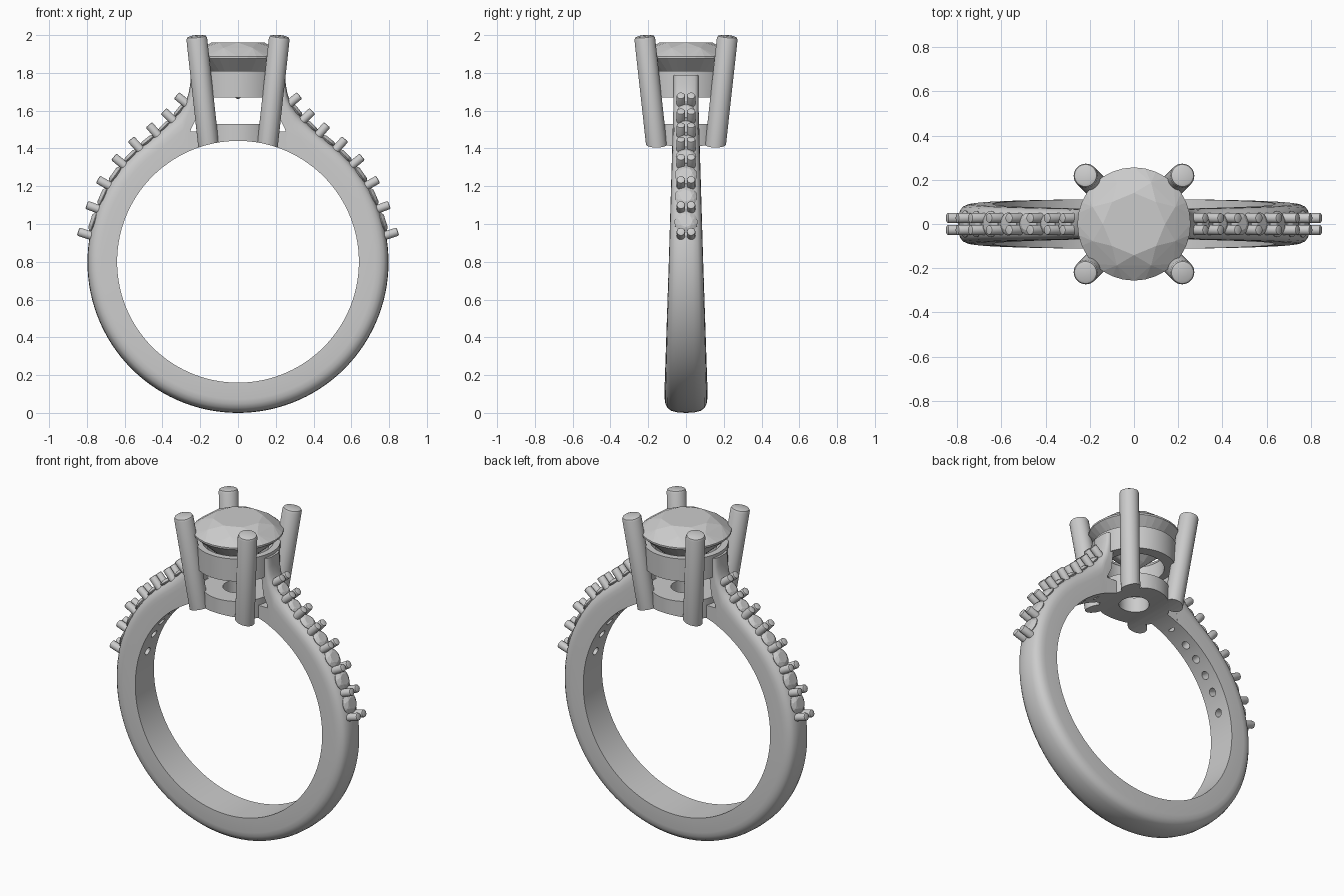
import bpy, bmesh, math
from mathutils import Vector, Matrix

cube = bpy.data.objects.get("Cube")
if cube:
    bpy.data.objects.remove(cube, do_unlink=True)

silver = bpy.data.materials.new("silver grey")
silver.use_nodes = True
GREY = (0.6, 0.6, 0.6, 1)
silver.diffuse_color = GREY
silver.node_tree.nodes["Principled BSDF"].inputs["Base Color"].default_value = GREY

FINGER_Z, FINGER_R = 0.8, 0.64


def loft(bm, rings, capped=True, closed=False):
    """Skin a list of equal-length point rings."""
    loops = [[bm.verts.new(p) for p in ring] for ring in rings]
    pairs = list(zip(loops, loops[1:]))
    if closed:
        pairs.append((loops[-1], loops[0]))
    for a, b in pairs:
        for i in range(len(a)):
            j = (i + 1) % len(a)
            bm.faces.new((a[i], a[j], b[j], b[i]))
    if capped and not closed:
        bm.faces.new(loops[0])
        bm.faces.new(loops[-1])


def lathe(bm, profile, matrix=Matrix(), sides=24, closed=False):
    """Revolve (radius, height) points about local z."""
    turn = [math.tau * i / sides for i in range(sides)]
    loft(bm, [[matrix @ Vector((r * math.cos(a), r * math.sin(a), z)) for a in turn]
              for r, z in profile], closed=closed)


def frame(origin, axis):
    return Matrix.Translation(origin) @ axis.to_track_quat('Z', 'Y').to_matrix().to_4x4()


def rod(bm, start, end, r, sides=20):
    """Round bar with a softened far end."""
    axis = end - start
    h, e = axis.length, r * 0.3
    lathe(bm, [(r, 0), (r, h - e), (r - e * 0.3, h - e * 0.3), (r - e, h)],
          frame(start, axis), sides)


def gem(bm, matrix, scale, girdle=32):
    """Round brilliant: hull of table, crown, girdle, pavilion and culet."""
    stone = bmesh.new()
    for r, z, n, shift in ((0.55, 0.31, 8, 0), (0.79, 0.2, 8, 0.5), (1, 0.02, girdle, 0),
                           (1, -0.02, girdle, 0), (0.24, -0.72, 8, 0.5), (0.01, -0.86, 4, 0)):
        for i in range(n):
            a = math.tau * (i + shift) / n
            stone.verts.new((r * math.cos(a), r * math.sin(a), z))
    bmesh.ops.convex_hull(stone, input=stone.verts[:])
    bmesh.ops.transform(stone, matrix=matrix @ Matrix.Scale(scale, 4), verts=stone.verts[:])
    mesh = bpy.data.meshes.new("stone_part")
    stone.to_mesh(mesh)
    stone.free()
    bm.from_mesh(mesh)
    bpy.data.meshes.remove(mesh)


def finish(name, bm, cutters=(), mirror=False, angle=35):
    """Make the object, bake its cuts, then shade it."""
    bmesh.ops.recalc_face_normals(bm, faces=bm.faces[:])
    mesh = bpy.data.meshes.new(name)
    bm.to_mesh(mesh)
    bm.free()
    mesh.materials.append(silver)
    obj = bpy.data.objects.new(name, mesh)
    bpy.context.collection.objects.link(obj)
    if mirror:
        obj.modifiers.new("mirror", 'MIRROR').merge_threshold = 0.0005
    for cutter in cutters:
        cut = obj.modifiers.new("cut", 'BOOLEAN')
        cut.operation, cut.solver, cut.object = 'DIFFERENCE', 'EXACT', cutter
    if obj.modifiers:
        deps = bpy.context.evaluated_depsgraph_get()
        obj.data = bpy.data.meshes.new_from_object(obj.evaluated_get(deps))
        obj.modifiers.clear()
    if angle:
        bpy.ops.object.select_all(action='DESELECT')
        obj.select_set(True)
        bpy.context.view_layer.objects.active = obj
        bpy.ops.object.shade_smooth_by_angle(angle=math.radians(angle))
    return obj


# Bead centres along the shoulder, with outward normals
beads = [Vector((x, 0, z)) for x, z in
         ((0.815, 0.95), (0.77, 1.09), (0.713, 1.22), (0.632, 1.335),
          (0.545, 1.425), (0.45, 1.5), (0.37, 1.575), (0.3, 1.66))]


def outward(a, b):
    t = (b - a).normalized()
    return Vector((t.z, 0, -t.x))


seats = [((a + b) / 2 - outward(a, b) * 0.03, outward(a, b), (b - a).length * 0.42)
         for a, b in zip(beads, beads[1:])]


def flip(v, side):
    return Vector((v.x * side, v.y, v.z))


# Cutters: finger hole and the small drilled holes
bm = bmesh.new()
lathe(bm, [(FINGER_R, -1), (FINGER_R, 1)],
      frame(Vector((0, 0, FINGER_Z)), Vector((0, 1, 0))), 128)
finger_cutter = finish("finger_cutter", bm, angle=0)
bm = bmesh.new()
for side in (-1, 1):
    for p, n, r in seats[:6]:
        lathe(bm, [(0.024, -0.3), (0.024, 0.03)], frame(flip(p, side), flip(n, side)), 16)
drill_cutter = finish("drill_cutter", bm, angle=0)

# Shank: tapered band rising into cathedral shoulders
def on_circle(deg, r, cz):
    a = math.radians(deg)
    return r * math.cos(a), cz + r * math.sin(a)


def inner(deg):
    return on_circle(deg, FINGER_R, FINGER_Z)


stations = [(inner(d), on_circle(d, 0.797, 0.797)) for d in range(-90, 53, 3)]
stations += [(inner(57), (0.42, 1.483)), (inner(62), (0.355, 1.545)),
             (inner(66), (0.31, 1.595)), ((0.25, 1.5), (0.28, 1.635)),
             ((0.22, 1.56), (0.262, 1.69)), ((0.205, 1.68), (0.253, 1.74)),
             ((0.2, 1.79), (0.25, 1.79))]
half = [(1, 0), (1, 0.55), (0.97, 0.7), (0.87, 0.84), (0.7, 0.93), (0.4, 0.985)]
section = half + [(0, 1)] + [(-w, t) for w, t in reversed(half)]
rings = []
for (ix, iz), (ox, oz) in stations:
    width = max(0.065, 0.115 - 0.03 * (iz + oz) / 2)
    rings.append([Vector((ix + (ox - ix) * t, w * width, iz + (oz - iz) * t))
                  for w, t in section])
bm = bmesh.new()
loft(bm, rings)
bm.faces.ensure_lookup_table()
bmesh.ops.delete(bm, geom=[f for f in bm.faces if all(abs(v.co.x) < 1e-5 for v in f.verts)],
                 context='FACES_ONLY')
finish("shank", bm, [drill_cutter], mirror=True)

# Bridges joining the band to the lower gallery
bm = bmesh.new()
for side in (-1, 1):
    block = Matrix.Translation((side * 0.21, 0, 1.43)) @ Matrix.Diagonal((0.12, 0.138, 0.12, 1))
    bmesh.ops.create_cube(bm, size=1, matrix=block)
finish("gallery_bridges", bm, [finger_cutter])

# Gallery rings
bm = bmesh.new()
lathe(bm, [(0.2, 1.36), (0.2, 1.53), (0.085, 1.53), (0.085, 1.36)], sides=64, closed=True)
finish("lower_gallery", bm, [finger_cutter])
bm = bmesh.new()
lathe(bm, [(0.235, 1.67), (0.238, 1.81), (0.2, 1.81), (0.17, 1.775), (0.17, 1.67)],
      sides=64, closed=True)
finish("upper_gallery", bm)

# Four leaning claws
for sx, side_name in ((-1, "right"), (1, "left")):
    for sy, end_name in ((-1, "front"), (1, "back")):
        bm = bmesh.new()
        rod(bm, Vector((sx * 0.152, sy * 0.152, 1.38)),
            Vector((sx * 0.22, sy * 0.22, 1.996)), 0.055, 32)
        finish(f"{end_name}_{side_name}_claw", bm, [finger_cutter])

# Centre stone
bm = bmesh.new()
gem(bm, Matrix.Translation((0, 0, 1.881)), 0.256)
finish("centre_stone", bm, angle=0)

# Shoulder stones and their beads
for side, side_name in ((-1, "right"), (1, "left")):
    bm = bmesh.new()
    for p, n, r in seats:
        gem(bm, frame(flip(p, side), flip(n, side)), r, 16)
    finish(f"{side_name}_shoulder_stones", bm, angle=0)
    bm = bmesh.new()
    for i, p in enumerate(beads):
        n = outward(beads[max(i - 1, 0)], beads[min(i + 1, len(beads) - 1)])
        for y in (-0.027, 0.027):
            offset = Vector((0, y, 0))
            rod(bm, flip(p - n * 0.06, side) + offset, flip(p + n * 0.033, side) + offset, 0.023, 14)
    finish(f"{side_name}_shoulder_beads", bm)

for cutter in (finger_cutter, drill_cutter):
    bpy.data.objects.remove(cutter, do_unlink=True)
